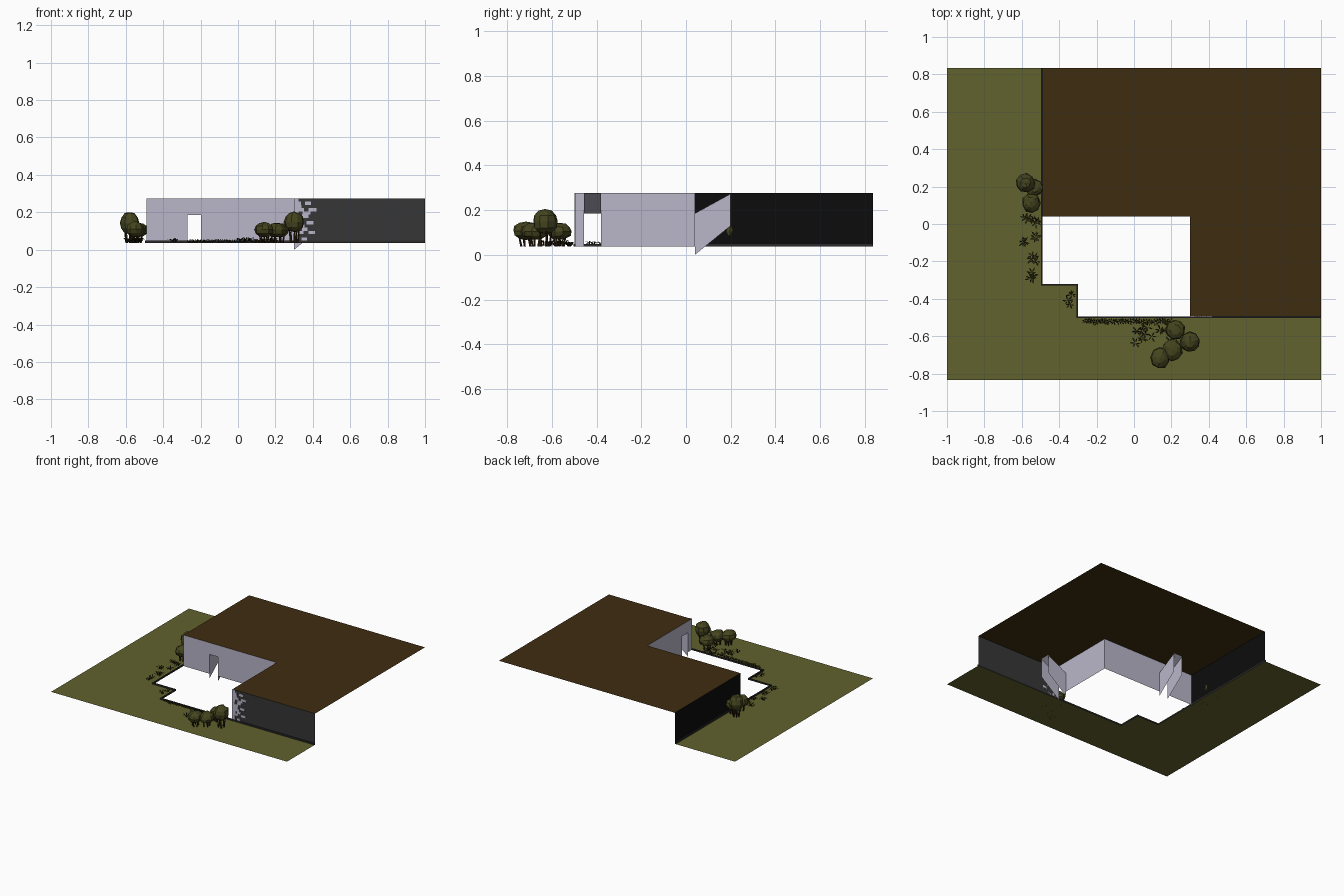
import bpy, bmesh, math, random
from mathutils import Vector, Matrix

if "Cube" in bpy.data.objects:
    bpy.data.objects.remove(bpy.data.objects["Cube"])

random.seed(4)
G, T = 0.037, 0.275            # ground level, roof level
X0, X1 = -0.49, 0.30           # courtyard left / right
Y0, Y1 = -0.495, 0.04          # courtyard front / back
DH = 0.185                     # doorway head
RUN = 0.16                     # length of sloping passages


def mat(name, hexcol):
    lin = []
    for i in (0, 2, 4):
        c = int(hexcol[i:i + 2], 16) / 255
        lin.append(c / 12.92 if c <= 0.04045 else ((c + 0.055) / 1.055) ** 2.4)
    m = bpy.data.materials.new(name)
    m.diffuse_color = (*lin, 1)
    m.use_nodes = True
    m.node_tree.nodes["Principled BSDF"].inputs["Base Color"].default_value = m.diffuse_color
    return m


GRASS = mat("olive ground", "62622e")
EARTH = mat("brown roof", "3e2c11")
LILAC = mat("lilac plaster", "bab6c9")
GREY = mat("dark grey wall", "363636")
BLACK = mat("near black wall", "0c0c0c")
CURB = mat("curb grey", "2b2b2c")
BUSH = mat("bush green", "45451f")
LEAF = mat("leaf green", "2b2b12")
STEM = mat("stem brown", "33240f")


def finish(name, bm, material):
    me = bpy.data.meshes.new(name)
    bm.to_mesh(me)
    bm.free()
    me.materials.append(material)
    ob = bpy.data.objects.new(name, me)
    bpy.context.collection.objects.link(ob)
    return ob


def face(bm, pts):
    return bm.faces.new([bm.verts.new(p) for p in pts])


def box(bm, lo, hi):
    c = [(a + b) / 2 for a, b in zip(lo, hi)]
    s = [b - a for a, b in zip(lo, hi)]
    bmesh.ops.create_cube(bm, size=1,
                          matrix=Matrix.Translation(c) @ Matrix.Diagonal((*s, 1)))


def sheet(name, pts, material):
    bm = bmesh.new()
    face(bm, pts)
    return finish(name, bm, material)


# open edge of the site: shared by ground and curb
edge = [(1, Y0), (-0.3, Y0), (-0.3, -0.32), (X0, -0.32), (X0, 0.835)]

# ground and roof sheets
sheet("ground", [(x, y, G) for x, y in [(-1, 0.835), (-1, -0.835), (1, -0.835)] + edge], GRASS)
sheet("roof", [(x, y, T) for x, y in
               [(X0, Y1), (X1, Y1), (X1, Y0), (1, Y0), (1, 0.835), (X0, 0.835)]], EARTH)

# outer walls
sheet("front_wall", [(X1, Y0, G), (1, Y0, G), (1, Y0, T), (X1, Y0, T)], GREY)
sheet("left_wall", [(X0, 0.835, G), (X0, Y1, G), (X0, Y1, T), (X0, 0.835, T)], BLACK)

# thin curb running outside the edge
bm = bmesh.new()
W = 0.008
for (ax, ay), (bx, by) in zip(edge, edge[1:]):
    lo = (min(ax, bx) - (W if min(ax, bx) < 1 else 0), min(ay, by) - W, G)
    hi = (max(ax, bx), max(ay, by), G + 0.011)
    box(bm, lo, hi)
finish("curb", bm, CURB)


# inner walls: u runs along the wall, v goes behind it
def door_wall(name, place, u0, u1, d0, d1):
    bm = bmesh.new()
    for a, b, lo, hi in ((u0, d0, G, T), (d0, d1, DH, T), (d1, u1, G, T)):
        face(bm, [place(a, 0, lo), place(b, 0, lo), place(b, 0, hi), place(a, 0, hi)])
    finish(name, bm, LILAC)
    bm = bmesh.new()
    for d in (d0, d1):         # sloping passage sides
        face(bm, [place(d, 0, 0), place(d, RUN, 0.13), place(d, RUN, T - 0.002), place(d, 0, DH)])
    face(bm, [place(d0, 0, DH), place(d1, 0, DH),
              place(d1, RUN, T - 0.002), place(d0, RUN, T - 0.002)])
    finish(name + "_passage", bm, LILAC)


door_wall("back_inner_wall", lambda u, v, z: (u, Y1 + v, z), X0, X1, -0.27, -0.197)
door_wall("right_inner_wall", lambda u, v, z: (X1 + v, u, z), Y0, Y1, -0.455, -0.38)

# ragged plaster bricks on the front wall
bm = bmesh.new()
rows = 13
h = (T - G - 0.011) / rows
for r in range(rows):
    z = G + 0.011 + r * h
    x = X1 + random.uniform(0.015, 0.06)
    box(bm, (X1, Y0 - 0.004, z), (x, Y0, z + h))
    x += random.uniform(0.012, 0.03)
    if random.random() < 0.75:
        box(bm, (x, Y0 - 0.004, z), (x + random.uniform(0.025, 0.045), Y0, z + h))
finish("plaster_bricks", bm, LILAC)

# bushes: faceted blobs on splayed stems
bushes = [((-0.58, 0.22, 0.143), (0.054, 0.052, 0.06)),
          ((-0.535, 0.195, 0.106), (0.052, 0.05, 0.04)),
          ((-0.55, 0.115, 0.11), (0.05, 0.055, 0.042)),
          ((0.30, -0.63, 0.148), (0.055, 0.058, 0.055)),
          ((0.22, -0.565, 0.105), (0.055, 0.055, 0.04)),
          ((0.14, -0.715, 0.107), (0.052, 0.06, 0.04)),
          ((0.205, -0.675, 0.105), (0.055, 0.06, 0.04))]
for i, (c, s) in enumerate(bushes, 1):
    bm = bmesh.new()
    bmesh.ops.create_uvsphere(bm, u_segments=9, v_segments=6, radius=1)
    for v in bm.verts:
        v.co *= random.uniform(0.92, 1.06)
    spin = Matrix.Rotation(random.uniform(0, 6), 4, 'Z')
    bm.transform(Matrix.Translation(c) @ Matrix.Diagonal((*s, 1)) @ spin)
    finish(f"bush_{i}", bm, BUSH)
    bm = bmesh.new()
    for k in range(5):
        a = k * math.tau / 5 + i
        top = Vector((c[0] + 0.6 * s[0] * math.cos(a), c[1] + 0.6 * s[1] * math.sin(a), c[2]))
        foot = Vector((c[0] + 0.35 * s[0] * math.cos(a), c[1] + 0.35 * s[1] * math.sin(a), G))
        d = top - foot
        m = Matrix.Translation((top + foot) / 2) @ d.to_track_quat('Z', 'Y').to_matrix().to_4x4()
        bmesh.ops.create_cone(bm, segments=4, radius1=0.005, radius2=0.003,
                              depth=d.length, matrix=m)
    finish(f"bush_stems_{i}", bm, STEM)


# leafy plants: a star of diamond blades
def plant(bm, x, y, size, rise):
    n = random.randint(5, 7)
    for k in range(n):
        a = k * math.tau / n + random.uniform(-0.3, 0.3)
        d, p = Vector((math.cos(a), math.sin(a), 0)), Vector((-math.sin(a), math.cos(a), 0))
        base = Vector((x, y, G))
        up = Vector((0, 0, rise * random.uniform(0.6, 1.1)))
        L = size * random.uniform(0.7, 1.1)
        mid = base + d * L * 0.6 + up
        face(bm, [base, mid + p * L * 0.13, base + d * L + up * 0.8, mid - p * L * 0.13])


# patches: x range, y range, count, blade length, height
patches = {"left_plants": (-0.62, -0.515, -0.30, 0.04, 17, 0.032, 0.024),
           "corner_plants": (-0.37, -0.33, -0.43, -0.37, 3, 0.03, 0.024),
           "front_grass": (-0.26, 0.20, -0.53, -0.515, 34, 0.02, 0.018),
           "front_plants": (0.0, 0.2, -0.64, -0.54, 13, 0.032, 0.026)}
for name, (xa, xb, ya, yb, n, size, rise) in patches.items():
    bm = bmesh.new()
    for k in range(n):
        if name == "front_grass":
            x, y = xa + (xb - xa) * k / (n - 1), random.uniform(ya, yb)
        else:
            x, y = random.uniform(xa, xb), random.uniform(ya, yb)
        if name == "left_plants" and y < -0.12:      # denser beside the curb
            x = random.uniform(-0.56, -0.52)
        plant(bm, x, y, size, rise)
    finish(name, bm, LEAF)
